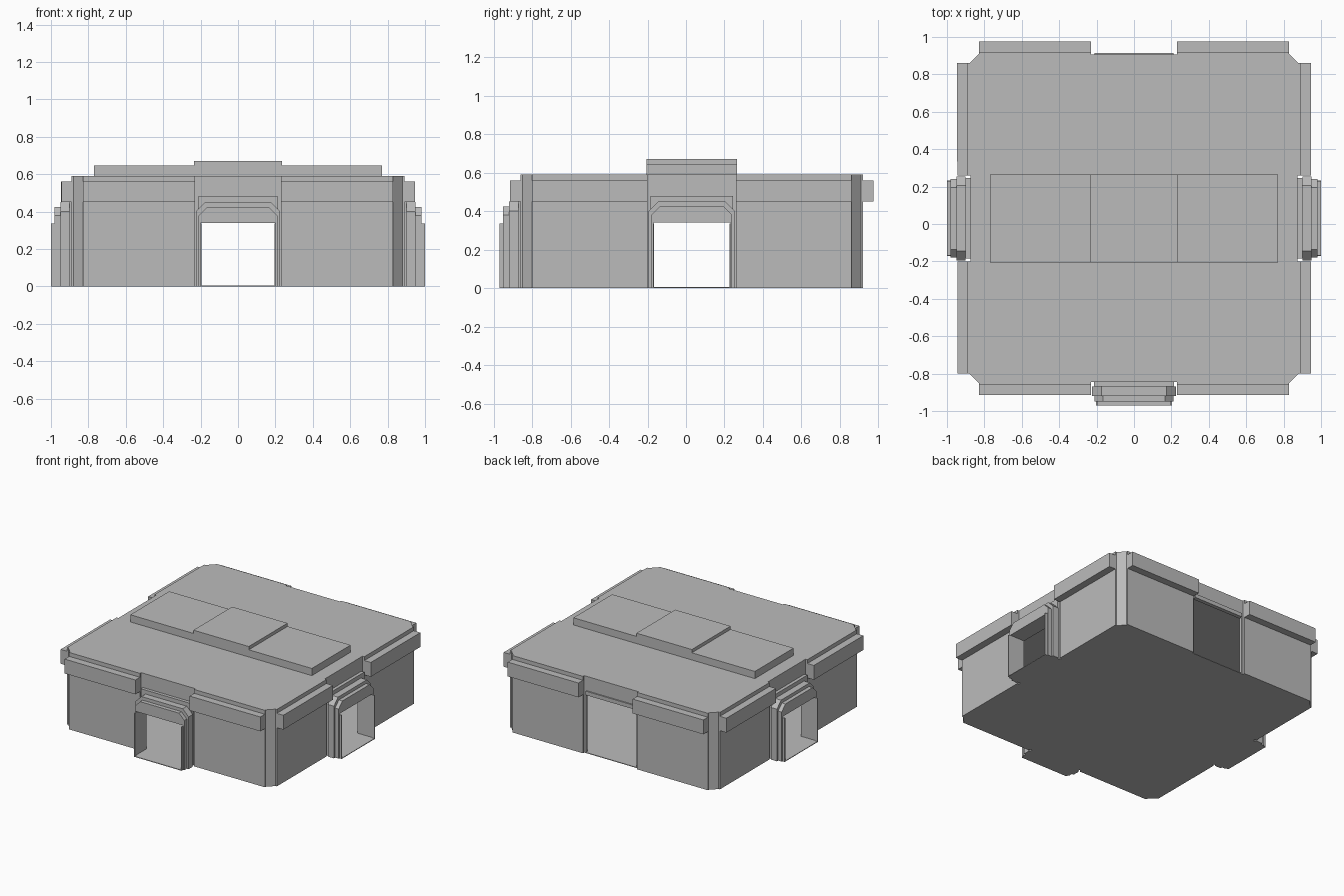
import bpy, bmesh
from math import pi
from mathutils import Matrix, Vector

cube = bpy.data.objects.get("Cube")
if cube:
    bpy.data.objects.remove(cube, do_unlink=True)

grey = bpy.data.materials.new("plain grey")
grey.use_nodes = True
GREY = (0.5, 0.5, 0.5, 1)
grey.diffuse_color = GREY
grey.node_tree.nodes["Principled BSDF"].inputs["Base Color"].default_value = GREY

CENTRE = Matrix.Translation((0, 0.03, 0))
SIDES = ["front", "left", "back", "right"]      # quarter turns about z


def solid(name, outline, sweep, turn=0):
    """Sweep a planar outline of 3D points along a vector into a flat-shaded solid."""
    bm = bmesh.new()
    face = bm.faces.new([bm.verts.new(p) for p in outline])
    moved = bmesh.ops.extrude_face_region(bm, geom=[face])
    verts = [v for v in moved["geom"] if isinstance(v, bmesh.types.BMVert)]
    bmesh.ops.translate(bm, verts=verts, vec=Vector(sweep))
    bmesh.ops.recalc_face_normals(bm, faces=bm.faces)
    bm.transform(CENTRE @ Matrix.Rotation(turn * pi / 2, 4, 'Z'))
    mesh = bpy.data.meshes.new(name)
    bm.to_mesh(mesh)
    bm.free()
    mesh.materials.append(grey)
    obj = bpy.data.objects.new(name, mesh)
    bpy.context.collection.objects.link(obj)
    return obj


def slab(name, outline, z0, z1, turn=0):
    return solid(name, [(x, y, z0) for x, y in outline], (0, 0, z1 - z0), turn)


def block(name, t0, t1, r0, r1, z0, z1, turn=0):
    """Box on one side: t runs along the wall, r outward from the centre."""
    return slab(name, [(t0, -r0), (t1, -r0), (t1, -r1), (t0, -r1)], z0, z1, turn)


def arch(name, half, top, cut, inner, head, r0, r1, turn, base=0):
    """Door surround with clipped top corners around a square opening."""
    right = [(inner, head), (inner, base), (half, base), (half, top - cut)]
    if cut:
        right.append((half - cut, top))
    else:
        right[-1] = (half, top)
    left = [(-t, z) for t, z in reversed(right)]
    return solid(name, [(t, -r0, z) for t, z in right + left], (0, r0 - r1, 0), turn)


# Footprint: four sides with a shallow central recess and clipped corners
footprint = []
side = [(-.83, -.88), (-.83, -.89), (-.23, -.89), (-.23, -.875),
        (.23, -.875), (.23, -.89), (.83, -.89), (.83, -.88)]
for k in range(4):
    spin = Matrix.Rotation(k * pi / 2, 2)
    footprint += [tuple(spin @ Vector(p)) for p in side]
slab("floor", footprint, 0, .005)
slab("roof", footprint, .57, .59)

# Raised roof platform
block("roof_platform", -.77, .77, -.235, .235, .59, .645)
block("roof_platform_centre", -.235, .235, -.235, .235, .645, .67)

# Corner walls, each turning from one side to the next
half_corner = [(.23, -.89), (.83, -.89), (.83, -.88)]
half_inside = [(.83, -.86), (.23, -.86)]
mirror = lambda pts: [(-y, -x) for x, y in reversed(pts)]
corner = half_corner + mirror(half_corner) + mirror(half_inside) + half_inside

for k, where in enumerate(SIDES):
    slab("corner_wall_" + where, corner, .005, .57, k)
    for s, end in ((-1, "a"), (1, "b")):
        block(f"upper_band_{where}_{end}", s * .23, s * .83, .89, .945, .45, .56, k)

    if where == "back":
        # Plain open gateway
        arch("back_gateway", .23, .57, 0, .215, .45, .855, .875, k, .005)
        block("back_lintel", -.21, .21, .875, .885, .45, .48, k)
        continue

    # Stepped doorway
    arch(where + "_door_wall", .23, .57, 0, .2, .34, .855, .875, k, .005)
    arch(where + "_door_backing", .215, .48, 0, .2, .34, .875, .90, k)
    arch(where + "_door_surround", .225, .45, .05, .2, .34, .90, .95, k)
    arch(where + "_door_hood", .21, .425, .045, .2, .34, .95, .98, k)
    for s, end in ((-1, "a"), (1, "b")):
        block(f"{where}_door_post_{end}", s * .195, s * .202, .98, 1.0, 0, .335, k)
    block(where + "_door_sill", -.2, .2, .875, 1.0, 0, .005, k)
